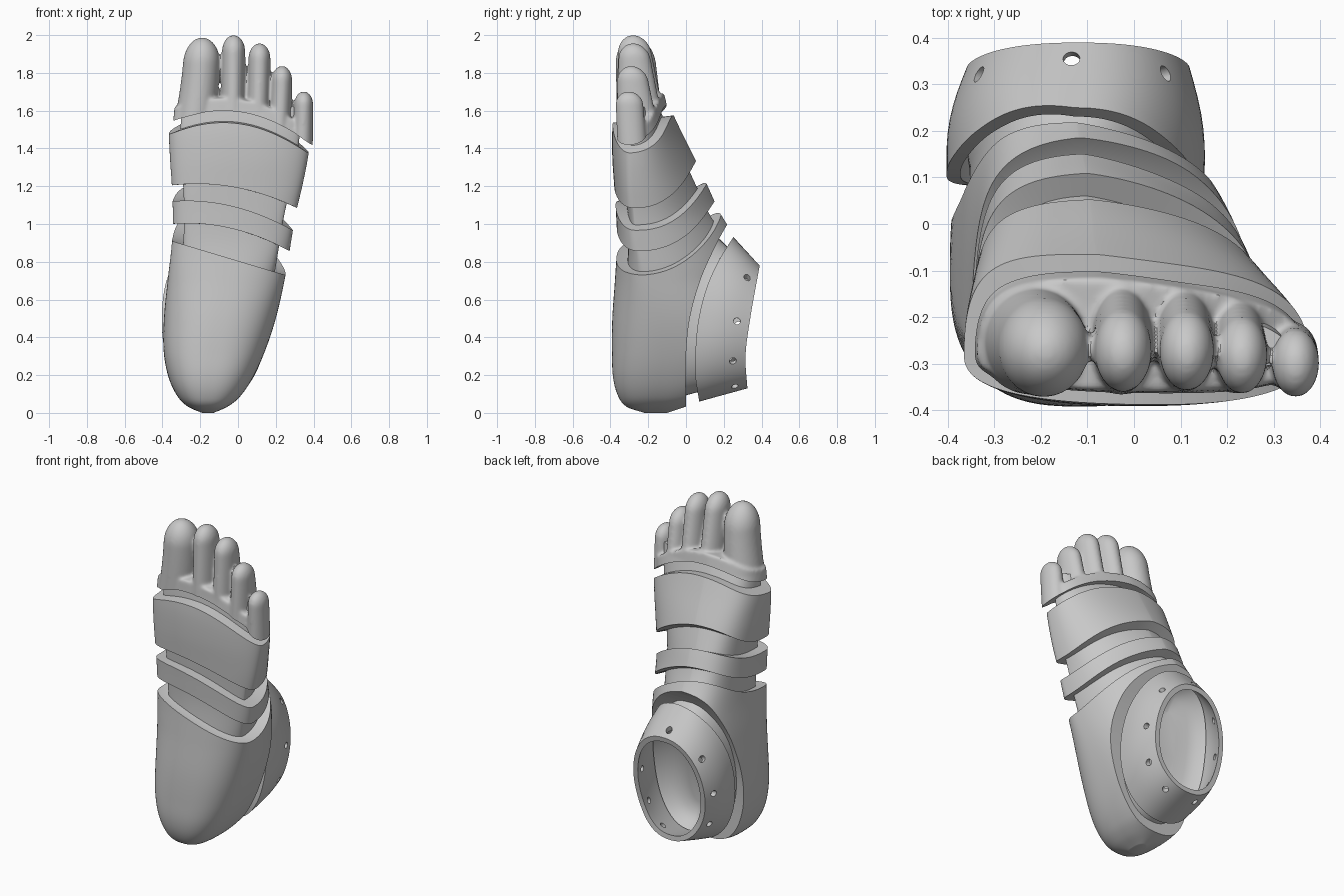
import bpy, bmesh, math
from mathutils import Vector

if "Cube" in bpy.data.objects:
    bpy.data.objects.remove(bpy.data.objects["Cube"])

grey = bpy.data.materials.new("matte grey")
grey.use_nodes = True
COLOUR = (0.58, 0.58, 0.58, 1)
grey.diffuse_color = COLOUR
grey.node_tree.nodes["Principled BSDF"].inputs["Base Color"].default_value = COLOUR
SIDES = 128

# Foot profile by height: z, inner side, outer side, sole, instep, widest depth
PROFILE = [
    (0, -.19, -.13, -.22, -.1, -.16), (.03, -.26, -.06, -.31, -.01, -.14),
    (.08, -.315, .005, -.355, .13, -.12), (.18, -.365, .075, -.385, .28, -.1),
    (.32, -.393, .14, -.392, .36, -.09), (.5, -.392, .2, -.39, .38, -.12),
    (.72, -.37, .25, -.375, .36, -.2), (.9, -.35, .28, -.365, .28, -.25),
    (1.05, -.345, .305, -.37, .185, -.27), (1.2, -.35, .34, -.38, .115, -.28),
    (1.35, -.36, .37, -.39, .045, -.28), (1.5, -.365, .39, -.39, -.03, -.28),
    (1.65, -.35, .4, -.375, -.1, -.28)]
BACK_CUT = [(0, 0), (.3, 0), (.5, .02), (.7, .075), (.85, .14), (1, .22), (1.2, .36)]
CUFF_FRONT = [(.06, .07), (.2, .05), (.45, .06), (.65, .105), (.8, .17), (.93, .25)]
CUFF_REAR = [(.13, .325), (.3, .315), (.5, .34), (.78, .39)]


def sample(table, z):
    """Smooth interpolation of all columns of a table."""
    z = min(max(z, table[0][0]), table[-1][0])
    i = next(k for k in range(len(table) - 1) if z <= table[k + 1][0])
    a, b = table[i], table[i + 1]
    p, n = table[max(i - 1, 0)], table[min(i + 2, len(table) - 1)]
    h = b[0] - a[0]
    t = (z - a[0]) / h
    out = []
    for c in range(1, len(a)):
        ma = (b[c] - p[c]) / (b[0] - p[0]) * h
        mb = (n[c] - a[c]) / (n[0] - a[0]) * h
        out.append(a[c] * (2*t**3 - 3*t*t + 1) + ma * (t**3 - 2*t*t + t)
                   + b[c] * (3*t*t - 2*t**3) + mb * (t**3 - t*t))
    return out


def power(v, e):
    return math.copysign(abs(v) ** e, v)


def section(angle, z, inset=0):
    """Point of the foot outline at a height."""
    x0, x1, front, rear, mid = sample(PROFILE, z)
    c, s = math.cos(angle), math.sin(angle)
    half = max((x1 - x0) / 2 - inset, .005)
    w = min(max((z - .3) / .4, 0), 1)
    if s < 0:
        return ((x0 + x1) / 2 + half * power(c, .8 + .1 * w),
                mid + (mid - front - inset) * power(s, .68 + .12 * w))
    # The instep slopes away on the outer side
    x = (x0 + x1) / 2 + half * power(c, .8 + (.8 if c > 0 else .1) * w)
    return x - .1 * w * s * s, mid + (rear - mid - inset) * power(s, .9)


def strap_cut(height, slope, curve, bow=0):
    return lambda x, y: (height + slope * (x + .05) - bow * (x + .02) ** 2
                         + curve * max(y + .25, 0) ** 2)


def arch_cut(height):
    return lambda x, y: height - .85 * (x + .04) ** 2 - .06 * (x + .04) + .12 * (y + .39)


def on_cut(angle, cut, inset=0):
    z = 1.1
    for _ in range(25):
        z = .5 * z + .5 * cut(*section(angle, z, inset))
    return Vector((*section(angle, z, inset), z))


def angles():
    return [math.tau * i / SIDES for i in range(SIDES)]


def loft(name, rings, closed=False, smooth=True):
    """Skin rings of points; closed joins last to first, otherwise ends are capped."""
    bm = bmesh.new()
    vs = [[bm.verts.new(p) for p in r] for r in rings]
    pairs = list(zip(vs, vs[1:])) + ([(vs[-1], vs[0])] if closed else [])
    for a, b in pairs:
        for i in range(len(a)):
            j = (i + 1) % len(a)
            bm.faces.new((a[i], a[j], b[j], b[i]))
    if not closed:
        bm.faces.new(vs[0])
        bm.faces.new(vs[-1])
    bmesh.ops.recalc_face_normals(bm, faces=bm.faces)
    mesh = bpy.data.meshes.new(name)
    bm.to_mesh(mesh)
    bm.free()
    ob = bpy.data.objects.new(name, mesh)
    bpy.context.collection.objects.link(ob)
    mesh.materials.append(grey)
    if smooth:
        finish(ob)
    return ob


def select(ob):
    bpy.ops.object.select_all(action='DESELECT')
    ob.select_set(True)
    bpy.context.view_layer.objects.active = ob


def finish(ob):
    select(ob)
    bpy.ops.object.shade_smooth_by_angle(angle=math.radians(35))


def apply(ob, kind, **settings):
    select(ob)
    mod = ob.modifiers.new(kind, kind)
    for key, value in settings.items():
        setattr(mod, key, value)
    bpy.ops.object.modifier_apply(modifier=mod.name)


def subtract(ob, cutter):
    cutter.hide_render = True
    bpy.context.view_layer.update()
    apply(ob, 'BOOLEAN', operation='DIFFERENCE', object=cutter, solver='EXACT')
    finish(ob)


def join(parts):
    select(parts[0])
    for p in parts:
        p.select_set(True)
    bpy.ops.object.join()
    return parts[0]


def between(low, high, inset=0, steps=10):
    """Rings of the foot surface between two cuts."""
    ends = [(on_cut(a, low, inset), on_cut(a, high, inset)) for a in angles()]
    rings = []
    for k in range(steps + 1):
        zs = [p.z + (q.z - p.z) * k / steps for p, q in ends]
        rings.append([(*section(a, z, inset), z) for a, z in zip(angles(), zs)])
    return rings


def band(name, low, high):
    inner = [[on_cut(a, cut, .08) for a in angles()] for cut in (high, low)]
    return loft(name, between(low, high) + inner, closed=True)


# Straps around the forefoot and midfoot
band("forefoot_band", strap_cut(1.2, -.18, 1.4, .45), arch_cut(1.535))
band("midfoot_strap", strap_cut(.98, -.25, .8, .5), strap_cut(1.1, -.25, .8, .5))

# Heel shell and the inner core showing in the grooves
heel_top = strap_cut(.82, -.3, 1.1)
tops = [on_cut(a, heel_top) for a in angles()]
rings = []
for k in range(41):
    zs = [t.z * (k / 40) ** 1.7 for t in tops]
    rings.append([(*section(a, z), z) for a, z in zip(angles(), zs)])
rings.append([on_cut(a, heel_top, .08) for a in angles()])
shell = loft("heel_shell", rings, smooth=False)
core = loft("inner_core", [[(*section(a, z, .06), z) for a in angles()]
                           for z in [.5 + .035 * k for k in range(33)]], smooth=False)

# Both are cut open behind along the ankle curve
heights = [-.1 + 1.3 * k / 40 for k in range(41)]
outline = [(sample(BACK_CUT, z)[0], z) for z in heights] + [(1, 1.2), (1, -.1)]
ankle_cut = loft("ankle_cut", [[(x, y, z) for y, z in outline] for x in (-.7, .7)], smooth=False)
subtract(shell, ankle_cut)
ankle_cut.location.y = -.02
subtract(core, ankle_cut)
bpy.data.objects.remove(ankle_cut)


# Ankle cuff: open tube facing backward
def cuff_point(angle, t, inset=0):
    c, s = power(math.cos(angle), .9), math.sin(angle)
    zf, zr = .495 + (.435 - inset) * power(s, .9), .455 + (.325 - inset) * s
    yf, yr = sample(CUFF_FRONT, zf)[0], sample(CUFF_REAR, zr)[0]
    front = Vector((-.127 + (.276 - inset) * c, yf + .04 * max(0, -c), zf))
    rear = Vector((-.12 + (.24 - inset) * c, yr, zr))
    p = front.lerp(rear, t)
    p.x += .015 * c * math.sin(math.pi * t)
    return p


def cuff_ring(t, inset):
    return [cuff_point(a, t, inset) for a in angles()]


along = [k / 8 for k in range(9)]
cuff = loft("ankle_cuff", [cuff_ring(t, 0) for t in along]
            + [cuff_ring(t, .03) for t in along[::-1]], closed=True, smooth=False)
loft("ankle_core", [cuff_ring(t, inset) for t, inset in (
    (-.35, .05), (-.15, .05), (.05, .05), (.3, .04), (.14, .08), (.05, .13), (0, .2))])

# Screw holes around the cuff
pins = []
for degrees in (92, 45, 3, -32, -67, 143, 180, 215, 250):
    a = math.radians(degrees)
    p = cuff_point(a, .75)
    out = (p - cuff_point(a, .75, .03)).normalized()
    bpy.ops.mesh.primitive_cylinder_add(vertices=20, radius=.018, depth=.12, location=p)
    pin = bpy.context.object
    pin.rotation_euler = out.to_track_quat('Z', 'Y').to_euler()
    pins.append(pin)
drill = join(pins)
subtract(cuff, drill)
bpy.data.objects.remove(drill)


def arch_block(height, flat):
    """Cutter between the arched line and a level one."""
    xs = [-.6 + 1.2 * k / 40 for k in range(41)]
    return loft("arch_block", [[(x, y, arch_cut(height)(x, y)) for x in xs]
                               + [(.6, y, flat), (-.6, y, flat)] for y in (-.6, .3)],
                smooth=False)


# Toes: base x, tip x, base y, tip y, tip z, base and tip half width, base half depth
TOES = [(-.235, -.19, -.24, -.275, 1.987, .113, .096, .125),
        (-.03, -.023, -.235, -.28, 2, .07, .061, .135),
        (.1, .114, -.235, -.28, 1.957, .07, .058, .13),
        (.215, .233, -.25, -.29, 1.837, .066, .054, .115),
        (.335, .348, -.28, -.303, 1.702, .06, .05, .08)]
parts = []
for x0, x1, y0, y1, top, w0, w1, d0 in TOES:
    rings, low, d1 = [], top - (.5 if top > 1.9 else .38), w1 * .6 + .042
    for k in range(25):
        t = min(math.sin(math.pi / 2 * k / 24), .9995)
        u = math.sin(math.pi / 2 * t)
        z = low + (top - low) * t
        left = (top - z) / (1.4 * w1)
        tip = math.sqrt(1 - (1 - left) ** 2) if left < 1 else 1
        w, d = (w0 + (w1 - w0) * u) * tip, (d0 + (d1 - d0) * t) * tip
        x, y = x0 + (x1 - x0) * u, y0 + (y1 - y0) * t
        rings.append([(x + w * math.cos(math.tau * i / 32),
                       y + d * math.sin(math.tau * i / 32), z) for i in range(32)])
    parts.append(loft("toe", rings, smooth=False))

# Webbing that joins the toes, rounded into them
web = loft("toe_web", [[(*section(a, z, .018), z) for a in angles()]
                       for z in (1.3, 1.4, 1.5, 1.6, 1.7)], smooth=False)
upper = arch_block(1.66, 2.2)
subtract(web, upper)
bpy.data.objects.remove(upper)
toes = join(parts + [web])
toes.name = "toes"
apply(toes, 'REMESH', mode='VOXEL', voxel_size=.008)
apply(toes, 'SMOOTH', factor=.5, iterations=10)

# Trim the underside of the toes to a clean arch
lower = arch_block(1.595, .9)
subtract(toes, lower)
bpy.data.objects.remove(lower)
